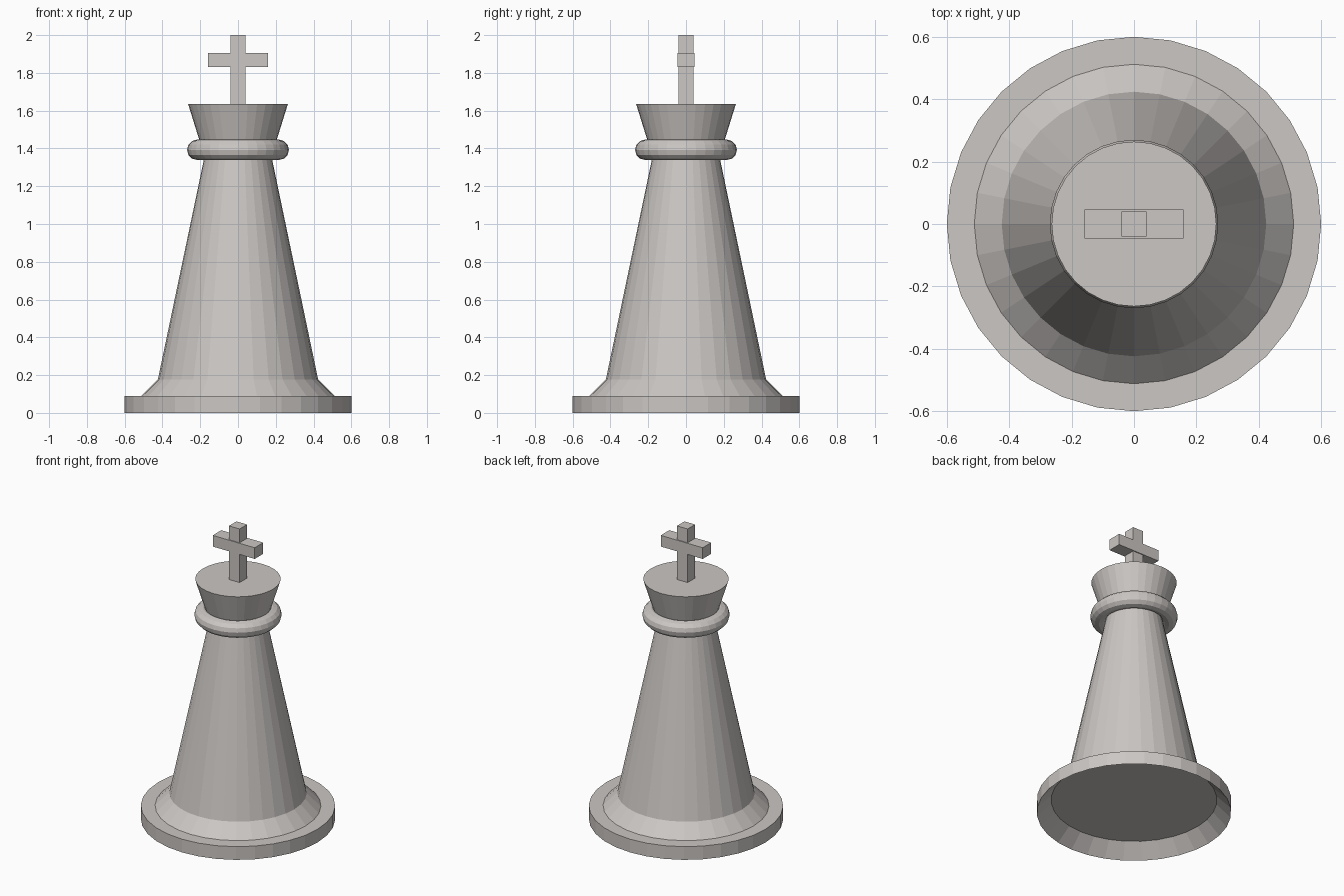
import bpy, bmesh, math

if "Cube" in bpy.data.objects:
    bpy.data.objects.remove(bpy.data.objects["Cube"])

SIDES = 32

stone = bpy.data.materials.new("warm_grey")
stone.diffuse_color = (0.6, 0.57, 0.55, 1)
stone.use_nodes = True
stone.node_tree.nodes["Principled BSDF"].inputs["Base Color"].default_value = stone.diffuse_color


def finish(name, bm, recalc=True):
    if recalc:
        bmesh.ops.recalc_face_normals(bm, faces=bm.faces)
    mesh = bpy.data.meshes.new(name)
    bm.to_mesh(mesh)
    bm.free()
    mesh.materials.append(stone)
    obj = bpy.data.objects.new(name, mesh)
    bpy.context.collection.objects.link(obj)
    return obj


def lathe(name, profile, closed=False):
    """Revolve (radius, z) points; open profiles get flat end caps."""
    bm = bmesh.new()
    rings = []
    for r, z in profile:
        rings.append([bm.verts.new((r * math.cos(2 * math.pi * i / SIDES),
                                    r * math.sin(2 * math.pi * i / SIDES), z))
                      for i in range(SIDES)])
    pairs = list(zip(rings, rings[1:]))
    if closed:
        pairs.append((rings[-1], rings[0]))
    for a, b in pairs:
        for i in range(SIDES):
            j = (i + 1) % SIDES
            bm.faces.new((a[i], a[j], b[j], b[i]))
    if not closed:
        bm.faces.new(rings[0][::-1])
        bm.faces.new(rings[-1])
    return finish(name, bm)


def box(name, size, centre):
    bm = bmesh.new()
    bmesh.ops.create_cube(bm, size=1)
    for v in bm.verts:
        v.co = [c * s + o for c, s, o in zip(v.co, size, centre)]
    return finish(name, bm)


# Base and tapering body, with a hollowed underside
lathe("base_and_body", [(0.512, 0.088), (0.6, 0), (0.6, 0.09), (0.512, 0.09),
                        (0.424, 0.178), (0.158, 1.45)])

# Rounded collar
R, T, N = 0.216, 0.054, 12
lathe("collar", [(R + T * math.cos(2 * math.pi * k / N),
                  1.393 + T * math.sin(2 * math.pi * k / N))
                 for k in range(N)], closed=True)

# Flared crown
lathe("crown", [(0.205, 1.445), (0.264, 1.635)])

# Cross on top
box("cross_post", (0.08, 0.08, 0.37), (0, 0, 1.815))
box("cross_bar", (0.316, 0.092, 0.076), (0, 0, 1.868))
